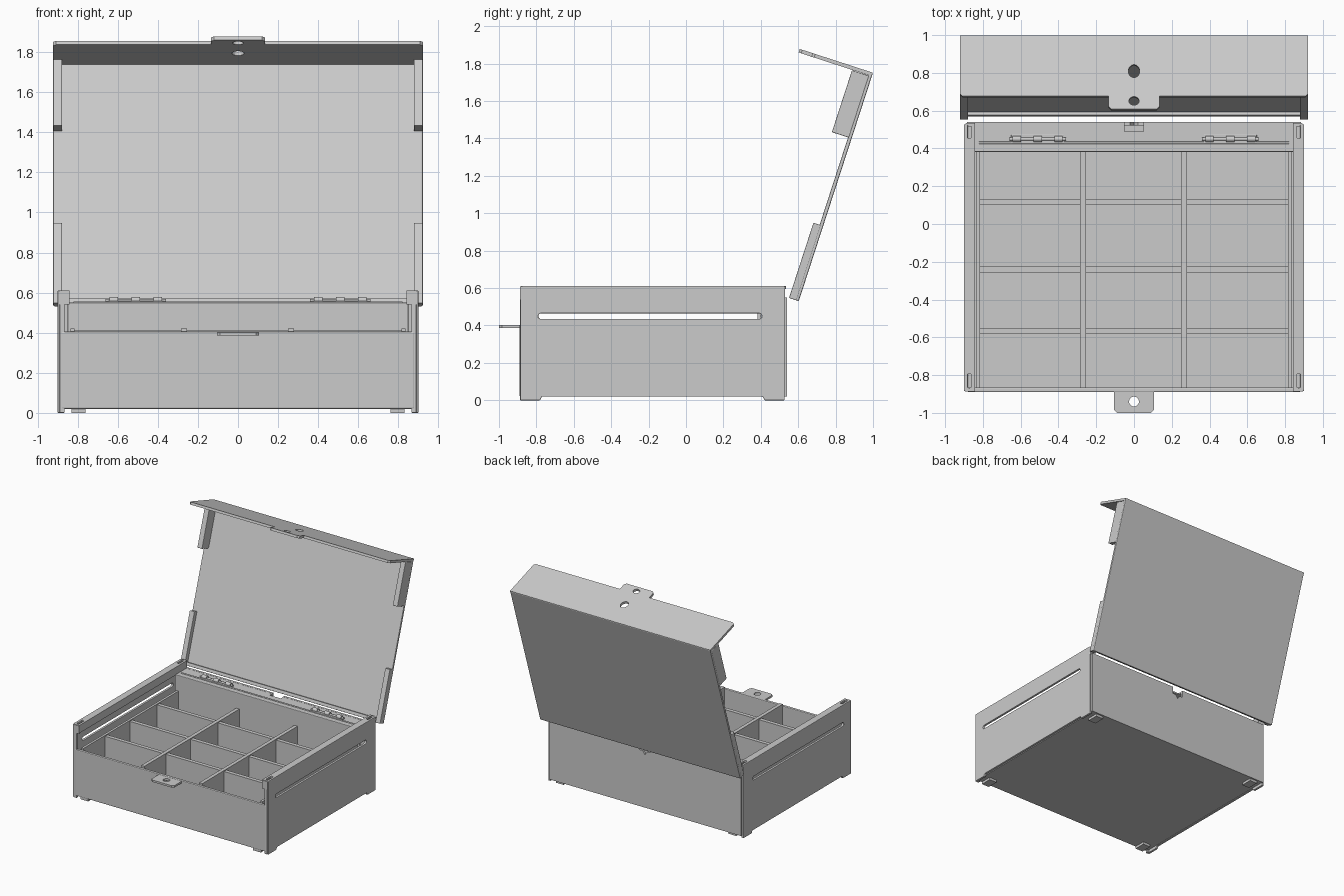
import bpy, bmesh
from math import sin, cos, pi, radians
from mathutils import Matrix, Vector

if "Cube" in bpy.data.objects:
    bpy.data.objects.remove(bpy.data.objects["Cube"])

I = Matrix.Identity(4)


def finish(name, mesh, bevel=0.0):
    ob = bpy.data.objects.new(name, mesh)
    bpy.context.collection.objects.link(ob)
    if bevel:
        m = ob.modifiers.new("soft_edges", 'BEVEL')
        m.width, m.segments = bevel, 2
        m.limit_method, m.angle_limit = 'ANGLE', radians(50)
    return ob


def box(name, x, y, z, mat=I, bevel=0.0):
    bm = bmesh.new()
    bmesh.ops.create_cube(bm, size=1)
    for v in bm.verts:
        p = [r[0] + (c + 0.5) * (r[1] - r[0]) for r, c in zip((x, y, z), v.co)]
        v.co = mat @ Vector(p)
    me = bpy.data.meshes.new(name)
    bm.to_mesh(me)
    bm.free()
    return finish(name, me, bevel)


def frame(u, v, origin):
    """Matrix whose local x, y run along u and v."""
    u, v = Vector(u), Vector(v)
    m = Matrix((u, v, u.cross(v))).transposed().to_4x4()
    m.translation = origin
    return m


def plate(name, loops, thick, mat, bevel=0.0):
    """Flat sheet: first loop is the outline, the rest are holes."""
    cu = bpy.data.curves.new(name, 'CURVE')
    cu.dimensions, cu.fill_mode, cu.extrude = '2D', 'BOTH', thick / 2
    for pts in loops:
        sp = cu.splines.new('POLY')
        sp.points.add(len(pts) - 1)
        for p, q in zip(sp.points, pts):
            p.co = (q[0], q[1], 0, 1)
        sp.use_cyclic_u = True
    tmp = bpy.data.objects.new(name + "_sheet", cu)
    me = bpy.data.meshes.new_from_object(tmp)
    bpy.data.objects.remove(tmp)
    bm = bmesh.new()
    bm.from_mesh(me)
    bmesh.ops.remove_doubles(bm, verts=bm.verts, dist=1e-5)
    bmesh.ops.transform(bm, matrix=mat, verts=bm.verts)
    bmesh.ops.recalc_face_normals(bm, faces=bm.faces)
    for f in bm.faces:
        f.smooth = False
    bm.to_mesh(me)
    bm.free()
    return finish(name, me, bevel)


def oval(cx, cy, rx, ry, n=24):
    return [(cx + rx * cos(2 * pi * i / n), cy + ry * sin(2 * pi * i / n)) for i in range(n)]


def slot(x0, x1, y0, y1):
    """Round-ended slot running along the first axis."""
    r, c = (y1 - y0) / 2, (y0 + y1) / 2
    a = [(x1 - r + r * sin(pi * i / 8), c - r * cos(pi * i / 8)) for i in range(9)]
    b = [(x0 + r - r * sin(pi * i / 8), c + r * cos(pi * i / 8)) for i in range(9)]
    return a + b


def rod(name, x0, x1, y, z, r, n=12):
    bm = bmesh.new()
    bmesh.ops.create_cone(bm, cap_ends=True, segments=n, radius1=r, radius2=r, depth=x1 - x0)
    mat = Matrix.Translation(((x0 + x1) / 2, y, z)) @ Matrix.Rotation(pi / 2, 4, 'Y')
    bmesh.ops.transform(bm, matrix=mat, verts=bm.verts)
    me = bpy.data.meshes.new(name)
    bm.to_mesh(me)
    bm.free()
    return finish(name, me)


# base shell
box("floor", (-.875, .875), (-.875, .53), (.02, .035))
box("front_panel", (-.88, .88), (-.89, -.865), (.02, .405), bevel=.006)
back = [(-.885, .02), (.885, .02), (.885, .55), (.05, .55), (.05, .49), (.02, .49),
        (0, .46), (-.02, .49), (-.05, .49), (-.05, .55), (-.885, .55)]
plate("back_panel", [back], .018, frame((1, 0, 0), (0, 0, 1), (0, .531, 0)))

# side walls with through slot, feet, top rail and corner returns
side = [(-.885, 0), (-.78, 0), (-.77, .02), (.41, .02), (.42, 0), (.527, 0), (.527, .61), (-.885, .61)]
for s, word in ((-1, "left"), (1, "right")):
    plate(word + "_side", [side, slot(-.79, .405, .435, .465)], .02,
          frame((0, 1, 0), (0, 0, 1), (.89 * s, 0, 0)), bevel=.004)
    x0, x1, c = .842 * s, .899 * s, .006 * s
    rail = [(x0, -.885), (x1 - 2 * c, -.885), (x1, -.875), (x1, .525), (x1 - 2 * c, .535), (x0, .535)]
    holes = []
    for yc in (-.83, .49):
        holes.append([(x, y) for y, x in slot(yc - .038, yc + .038, .872 * s - .012, .872 * s + .012)])
    plate(word + "_rail", [rail] + holes, .015, frame((1, 0, 0), (0, 1, 0), (0, 0, .6025)))
    lo, hi = sorted((.842 * s, .854 * s))
    box(word + "_rail_lip", (lo, hi), (-.885, .53), (.545, .605))
    lo, hi = sorted((.842 * s, .895 * s))
    box(word + "_rail_front_cap", (lo, hi), (-.888, -.873), (.54, .606))
    box(word + "_rail_back_cap", (lo, hi), (.515, .53), (.54, .606))
    lo, hi = sorted((.865 * s, .89 * s))
    box(word + "_front_post", (lo, hi), (-.888, -.865), (.0, .56), bevel=.004)
    lo, hi = sorted((.76 * s, .83 * s))
    for y in ((-.885, -.79), (.43, .525)):
        box(word + "_foot", (lo, hi), y, (0, .025))
    # tray wall beside the compartments
    lo, hi = sorted((.815 * s, .835 * s))
    box(word + "_tray_wall", (lo, hi), (-.868, .39), (.03, .42))

# compartment dividers
for x in (-.27, .265):
    box("long_divider", (x - .015, x + .015), (-.867, .385), (.03, .42))
for y in (.117, -.242, -.567):
    box("cross_divider", (-.82, .82), (y - .016, y + .016), (.03, .412))

# rear ledge with notch
box("ledge_wall", (-.85, .85), (.382, .402), (.03, .55), bevel=.005)
ledge = [(-.85, .39), (.85, .39), (.85, .527), (.05, .527), (.05, .49),
         (-.05, .49), (-.05, .527), (-.85, .527)]
plate("ledge_top", [ledge], .012, frame((1, 0, 0), (0, 1, 0), (0, 0, .543)))
rod("ledge_bead", -.82, .82, .43, .55, .006)

# hinge hardware
for cx in (-.51, .51):
    box("hinge_leaf", (cx - .14, cx + .14), (.425, .475), (.545, .558), bevel=.004)
    rod("hinge_pin", cx - .15, cx + .15, .45, .56, .008)
    for dx in (-.11, 0, .11):
        rod("hinge_knuckle", cx + dx - .022, cx + dx + .022, .45, .562, .017, 16)

# front clasp tab
tab = [(-.105, -.87), (-.105, -.985), (-.09, -1), (.09, -1), (.105, -.985), (.105, -.87)]
plate("clasp_tab", [tab, oval(0, -.94, .026, .026)], .016,
      frame((1, 0, 0), (0, 1, 0), (0, 0, .394)))

# open lid: local y runs up the panel, local z points inward
a = radians(18)
lid = frame((1, 0, 0), (0, sin(a), cos(a)), (0, .603, .53))
box("lid_panel", (-.922, .922), (0, 1.284), (0, .02), lid, bevel=.006)
box("lid_lower_lip", (-.88, .88), (.005, .03), (.01, .036), lid)
flange = [(-.922, .002), (.922, .002), (.922, .325), (.907, .34), (.135, .34), (.135, .397), (.12, .412),
          (-.12, .412), (-.135, .397), (-.135, .34), (-.907, .34), (-.922, .325)]
plate("lid_flange", [flange, oval(0, .2, .03, .036), oval(0, .366, .027, .024)], .02,
      lid @ frame((1, 0, 0), (0, 0, 1), (0, 1.274, 0)))
for s in (-1, 1):
    x = sorted((.878 * s, .922 * s))
    box("lid_lower_bracket", x, (.0, .423), (.012, .055), lid, bevel=.004)
    box("lid_upper_bracket", x, (.914, 1.262), (.015, .111), lid, bevel=.004)
